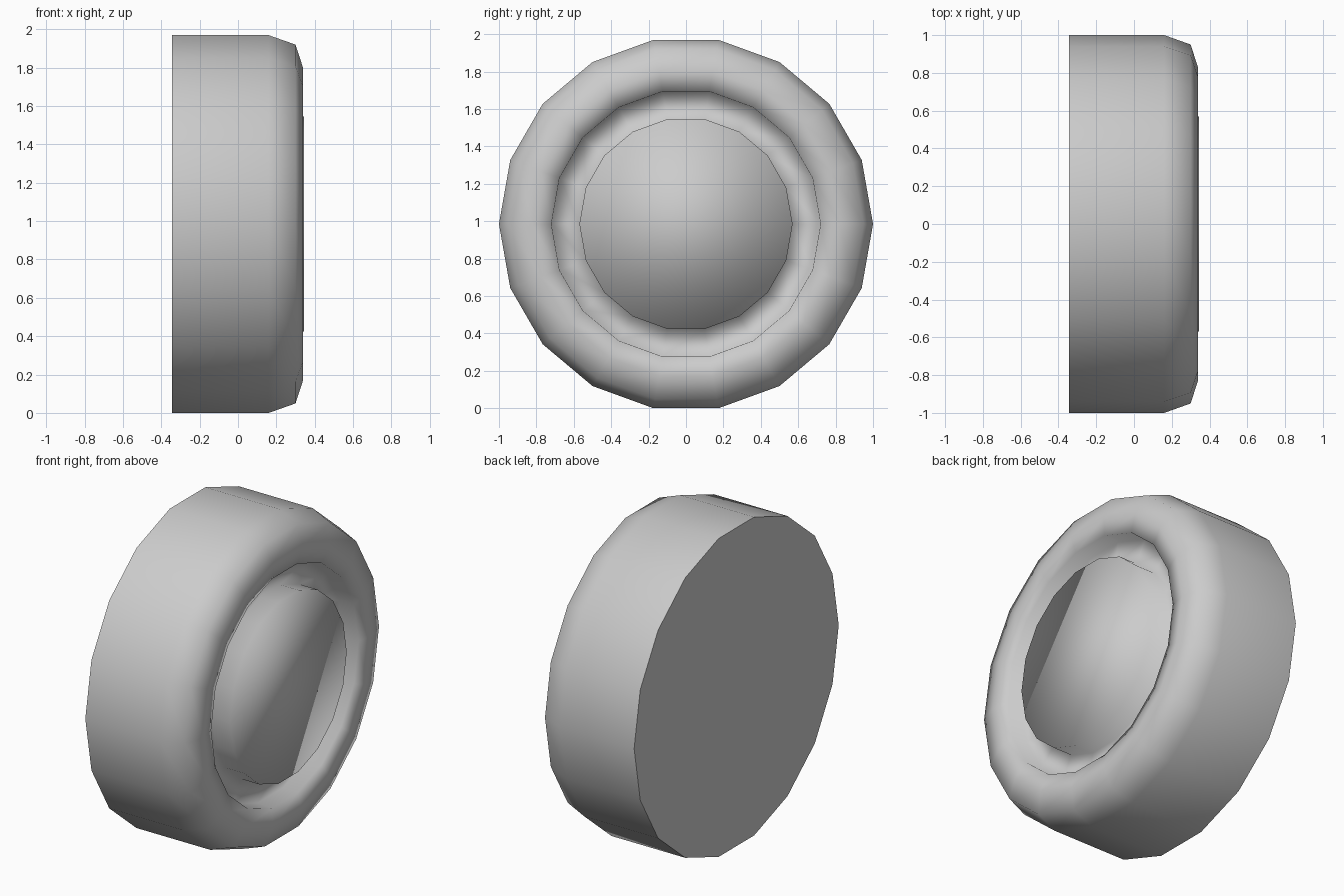
import bpy, bmesh, math

SIDES = 18
AXIS_Z = math.cos(math.radians(10))  # the wheel rests on a flat side

cube = bpy.data.objects.get("Cube")
if cube:
    bpy.data.objects.remove(cube, do_unlink=True)


def make_material(name, colour):
    mat = bpy.data.materials.new(name)
    mat.use_nodes = True
    mat.diffuse_color = colour
    mat.node_tree.nodes["Principled BSDF"].inputs["Base Color"].default_value = colour
    return mat


def lathe_x(name, profile, mat):
    """Revolve (x, radius) points about the x axis and cap both ends."""
    bm = bmesh.new()
    rings = []
    for x, r in profile:
        ring = []
        for i in range(SIDES):
            a = math.tau * i / SIDES
            ring.append(bm.verts.new((x, r * math.cos(a), r * math.sin(a))))
        rings.append(ring)
    for a, b in zip(rings, rings[1:]):
        for i in range(SIDES):
            j = (i + 1) % SIDES
            bm.faces.new((a[i], a[j], b[j], b[i]))
    back = bm.faces.new(rings[0])
    bm.faces.new(rings[-1])
    bmesh.ops.recalc_face_normals(bm, faces=bm.faces)
    # Smooth all over, with a crisp edge round the flat back
    for f in bm.faces:
        f.smooth = f is not back
    for e in back.edges:
        e.smooth = False
    mesh = bpy.data.meshes.new(name)
    bm.to_mesh(mesh)
    bm.free()
    mesh.materials.append(mat)
    obj = bpy.data.objects.new(name, mesh)
    obj.location.z = AXIS_Z
    bpy.context.collection.objects.link(obj)
    return obj


grey = make_material("light grey", (0.6, 0.6, 0.6, 1))

# Tyre wall, rounded rim, groove and raised hub in one outline
outline = [
    (-0.345, 1.0), (0.16, 1.0), (0.30, 0.95), (0.34, 0.825),
    (0.32, 0.72), (0.22, 0.715),
    (0.22, 0.57), (0.345, 0.57),
]
lathe_x("wheel", outline, grey)
